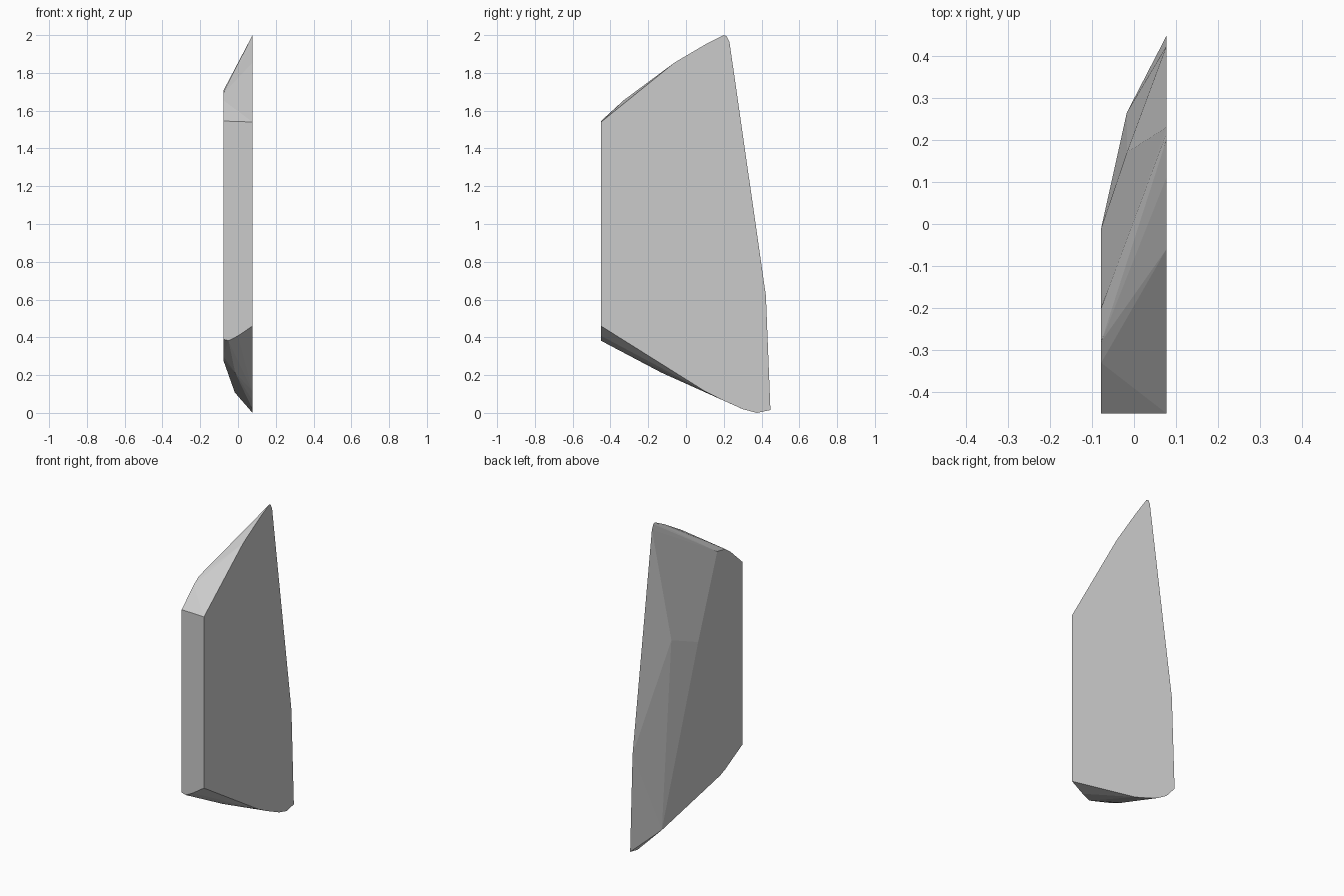
import bpy
import bmesh

# Remove the default cube only
default = bpy.data.objects.get("Cube")
if default:
    bpy.data.objects.remove(default, do_unlink=True)


def make_material(name, color):
    material = bpy.data.materials.new(name)
    material.use_nodes = True
    material.diffuse_color = color
    shader = next(n for n in material.node_tree.nodes if n.type == 'BSDF_PRINCIPLED')
    shader.inputs["Base Color"].default_value = color
    return material


def convex_solid(name, points, material):
    """Wrap a faceted convex solid around the given corner points."""
    bm = bmesh.new()
    verts = [bm.verts.new(point) for point in points]
    hull = bmesh.ops.convex_hull(bm, input=verts)
    unused = {v for v in hull["geom_interior"] + hull["geom_unused"]
              if isinstance(v, bmesh.types.BMVert)}
    bmesh.ops.delete(bm, geom=list(unused), context='VERTS')
    # Merge the coplanar triangles into clean flat facets
    bmesh.ops.dissolve_limit(bm, angle_limit=0.01, verts=bm.verts[:], edges=bm.edges[:])
    bmesh.ops.recalc_face_normals(bm, faces=bm.faces[:])
    mesh = bpy.data.meshes.new(name)
    bm.to_mesh(mesh)
    bm.free()
    mesh.materials.append(material)
    solid = bpy.data.objects.new(name, mesh)
    bpy.context.scene.collection.objects.link(solid)
    return solid


FRONT = -0.45
LEFT = 0.077
RIGHT = -0.078

# Outline of the large flat left face, as (y, z)
left_outline = [
    (FRONT, 1.54), (-0.06, 1.855), (0.11, 1.955), (0.2, 2), (0.215, 1.995),
    (0.23, 1.965), (0.423, 0.62), (0.447, 0.015), (0.375, 0), (0.3, 0.02),
    (0.2, 0.065), (0.1, 0.115), (FRONT, 0.46),
]

# Outline of the narrower right face, as (y, z)
right_outline = [
    (FRONT, 1.545), (-0.33, 1.655), (-0.28, 1.69), (-0.2, 1.705),
    (-0.01, 1.206), (-0.23, 0.28), (-0.28, 0.3), (FRONT, 0.39),
]

# Corners between the two faces: the back ridge, then the underside ridge
back_corners = [(-0.017, 0.17, 1.27), (-0.017, 0.265, 0.108)]
underside_corners = [
    (-0.015, -0.13, 0.213), (-0.05, FRONT, 0.382), (0, FRONT, 0.408),
]

corners = [(LEFT, y, z) for y, z in left_outline]
corners += [(RIGHT, y, z) for y, z in right_outline]
corners += back_corners + underside_corners

grey = make_material("plain grey", (0.6, 0.6, 0.6, 1))
convex_solid("faceted_shard", corners, grey)
